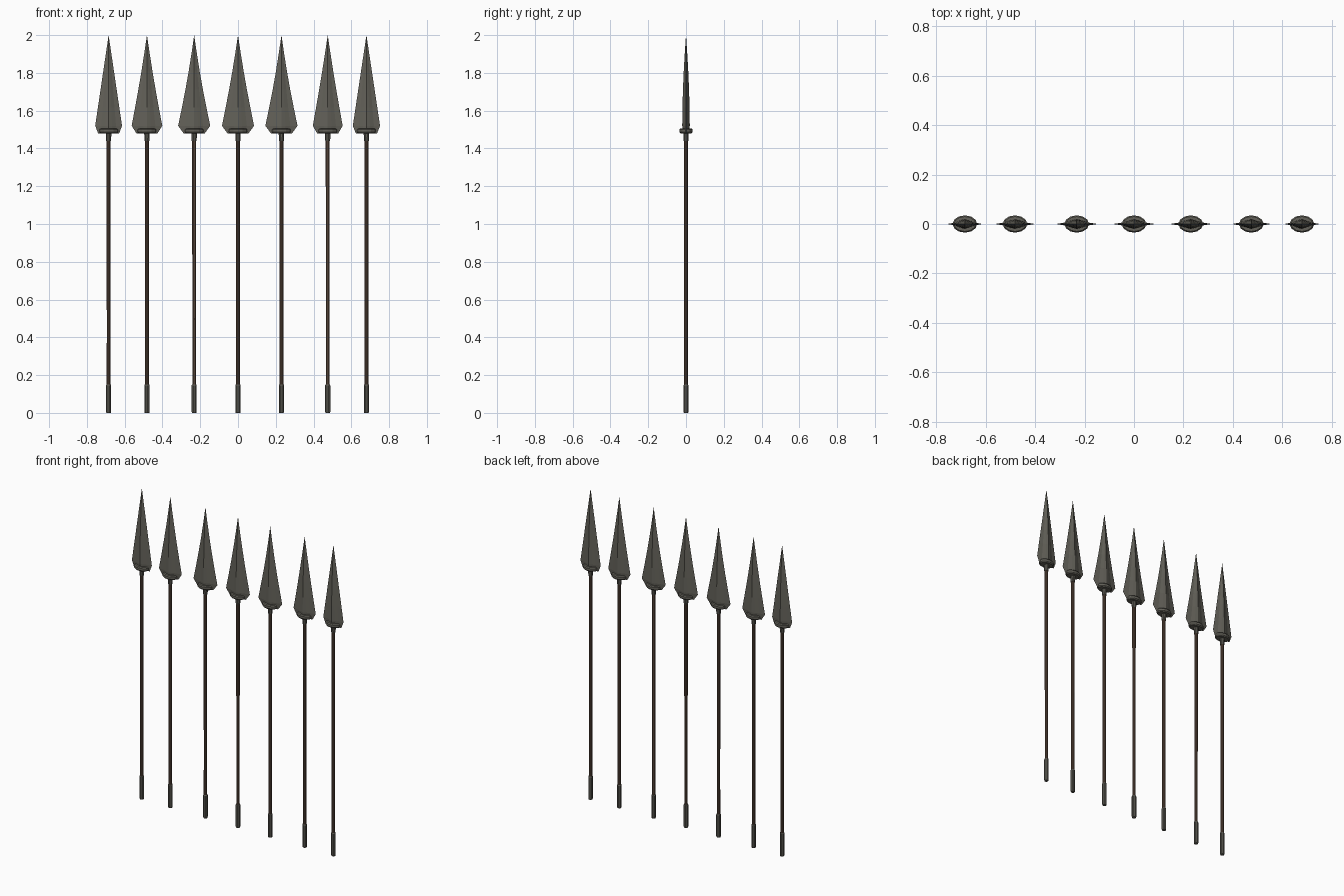
import bpy, bmesh, math

if "Cube" in bpy.data.objects:
    bpy.data.objects.remove(bpy.data.objects["Cube"])


def material(name, rgb):
    m = bpy.data.materials.new(name)
    m.diffuse_color = (*rgb, 1)
    m.use_nodes = True
    m.node_tree.nodes["Principled BSDF"].inputs["Base Color"].default_value = m.diffuse_color
    return m


IRON = material("dark iron", (0.125, 0.12, 0.10))
WOOD = material("brown wood", (0.14, 0.088, 0.06))


def ellipse(rx, ry, n=12):
    return [(rx * math.cos(2 * math.pi * i / n), ry * math.sin(2 * math.pi * i / n)) for i in range(n)]


def blade_section(w, t):
    # flat blade with a raised central ridge
    q = [(1, 0), (.55, .3), (.25, .72), (0, 1)]
    half = q + [(-x, y) for x, y in q[-2::-1]]
    pts = half + [(x, -y) for x, y in half[-2:0:-1]]
    return [(x * w, y * t) for x, y in pts]


def loft(name, sections, mat, x0, apex=None):
    """Skin a stack of (z, outline) sections, optionally ending in a point."""
    bm = bmesh.new()
    rings = [[bm.verts.new((x, y, z)) for x, y in pts] for z, pts in sections]
    n = len(rings[0])
    for a, b in zip(rings, rings[1:]):
        for i in range(n):
            j = (i + 1) % n
            bm.faces.new((a[i], a[j], b[j], b[i]))
    bm.faces.new(rings[0][::-1])
    if apex is None:
        bm.faces.new(rings[-1])
    else:
        tip = bm.verts.new((0, 0, apex))
        for i in range(n):
            bm.faces.new((rings[-1][i], rings[-1][(i + 1) % n], tip))
    me = bpy.data.meshes.new(name)
    bm.to_mesh(me)
    bm.free()
    me.materials.append(mat)
    ob = bpy.data.objects.new(name, me)
    ob.location.x = x0
    bpy.context.collection.objects.link(ob)


def rod(name, rings, mat, x0, n=10):
    loft(name, [(z, ellipse(r, r, n)) for z, r in rings], mat, x0)


# spear position, blade half width, inward curve of the blade edges
SPEARS = [(-.685, .071, 0), (-.482, .081, .04), (-.232, .085, .06), (0, .085, .05),
          (.23, .085, .06), (.475, .079, .03), (.68, .072, 0)]

for x, w, dip in SPEARS:
    # blade, widest just above the collar
    secs = [(1.48, blade_section(.056, .017)), (1.52, blade_section(w, .02))]
    for k in (.2, .4, .6, .8):
        width = w * (1 - k - dip * math.sin(math.pi * k))
        secs.append((1.52 + .48 * k, blade_section(width, .02 * (1 - k ** 1.8))))
    loft("spear_blade", secs, IRON, x, 2.0)
    # collar and socket
    loft("blade_collar", [(1.48, ellipse(.044, .030)), (1.486, ellipse(.05, .035)),
                          (1.5, ellipse(.05, .035)), (1.506, ellipse(.044, .030))], IRON, x)
    rod("blade_socket", [(1.44, .013), (1.49, .015)], IRON, x)
    # shaft and butt cap
    rod("shaft", [(.01, .010), (.5, .0098), (1.0, .0104), (1.485, .0105)], WOOD, x)
    rod("butt_cap", [(0, .012), (.006, .0135), (.145, .0135), (.15, .012)], IRON, x)
